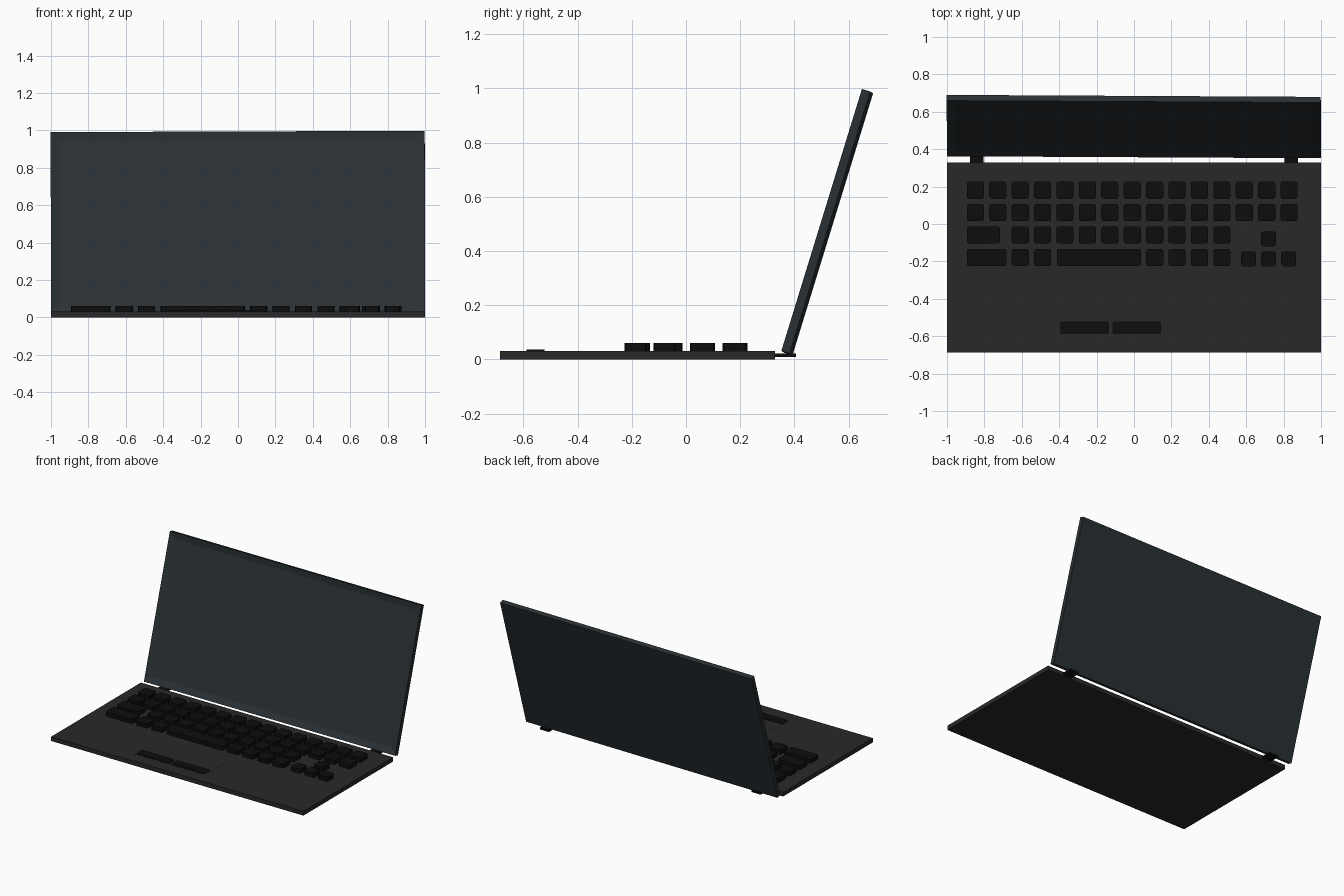
import bpy, bmesh, math
from mathutils import Matrix, Vector

if "Cube" in bpy.data.objects:
    bpy.data.objects.remove(bpy.data.objects["Cube"])


def material(name, rgb):
    m = bpy.data.materials.new(name)
    m.diffuse_color = (*rgb, 1)
    m.use_nodes = True
    m.node_tree.nodes["Principled BSDF"].inputs["Base Color"].default_value = m.diffuse_color
    return m


CASE = material("dark_case", (0.023, 0.022, 0.022))
LID = material("blue_grey_lid", (0.022, 0.029, 0.033))
BLACK = material("black_plastic", (0.004, 0.004, 0.004))


def add_box(bm, x0, x1, y0, y1, z0, z1, corner=0.0):
    """Add a box; corner > 0 rounds its upright edges."""
    centre = Vector(((x0 + x1) / 2, (y0 + y1) / 2, (z0 + z1) / 2))
    mat = Matrix.Translation(centre) @ Matrix.Diagonal((x1 - x0, y1 - y0, z1 - z0, 1))
    verts = bmesh.ops.create_cube(bm, size=1, matrix=mat)["verts"]
    if corner:
        edges = {e for v in verts for e in v.link_edges
                 if abs(e.verts[0].co.z - e.verts[1].co.z) > 1e-4}
        bmesh.ops.bevel(bm, geom=list(edges), offset=corner, segments=2,
                        profile=0.5, affect='EDGES')


def finish(bm, name, mat):
    bm.normal_update()
    me = bpy.data.meshes.new(name)
    bm.to_mesh(me)
    bm.free()
    ob = bpy.data.objects.new(name, me)
    me.materials.append(mat)
    bpy.context.collection.objects.link(ob)
    return ob


def boxes(name, mat, items, corner=0.0):
    bm = bmesh.new()
    for b in items:
        add_box(bm, *b, corner=corner)
    return finish(bm, name, mat)


# base slab and hinges
boxes("base", CASE, [(-1, 1, -0.687, 0.328, 0, 0.031)])
boxes("hinges", BLACK, [(s * 0.84 - 0.036, s * 0.84 + 0.036, 0.32, 0.405, 0.009, 0.022)
                        for s in (-1, 1)])

# keyboard: rows of cells on a regular pitch, plus wide keys
PITCH, KEY, FIRST = 0.1198, 0.092, -0.848
Z0, Z1 = 0.028, 0.061


def key(x0, x1, yc, depth=KEY):
    return (x0, x1, yc - depth / 2, yc + depth / 2, Z0, Z1)


def cells(indices, yc):
    return [key(FIRST + i * PITCH - KEY / 2, FIRST + i * PITCH + KEY / 2, yc) for i in indices]


rows = {
    "key_row_top": cells(range(15), 0.181),
    "key_row_second": cells(range(15), 0.061),
    "key_row_third": [key(-0.894, -0.717, -0.059)] + cells(range(2, 12), -0.059),
    "key_row_bottom": [key(-0.894, -0.681, -0.179), key(-0.413, 0.037, -0.179)]
                      + cells([2, 3, 8, 9, 10, 11], -0.179),
    "arrow_keys": [key(x - 0.04, x + 0.04, y, 0.08)
                   for x, y in ((0.612, -0.186), (0.719, -0.186), (0.827, -0.186), (0.719, -0.079))],
}
for name, items in rows.items():
    boxes(name, BLACK, items, corner=0.013)

# touchpad and its two buttons
boxes("touchpad", CASE, [(-0.402, 0.155, -0.6, -0.295, 0.025, 0.0315)])
boxes("touchpad_buttons", BLACK, [(-0.396, -0.134, -0.589, -0.522, 0.028, 0.036),
                                  (-0.115, 0.144, -0.589, -0.522, 0.028, 0.036)], corner=0.006)

# lid with recessed display, leaning back and very slightly askew
bm = bmesh.new()
add_box(bm, -1, 1, 0, 0.032, 0, 1.011)
bm.normal_update()
front = [f for f in bm.faces if f.normal.y < -0.9]
bmesh.ops.inset_region(bm, faces=front, thickness=0.062)
bmesh.ops.translate(bm, verts=front[0].verts[:], vec=(0, 0.013, 0))
lid = finish(bm, "screen_lid", LID)
lid.matrix_world = (Matrix.Translation((0, 0.357, 0.028))
                    @ Matrix.Rotation(math.radians(-0.3), 4, 'Z')
                    @ Matrix.Rotation(math.radians(-0.2), 4, 'Y')
                    @ Matrix.Rotation(math.radians(-17.1), 4, 'X'))
